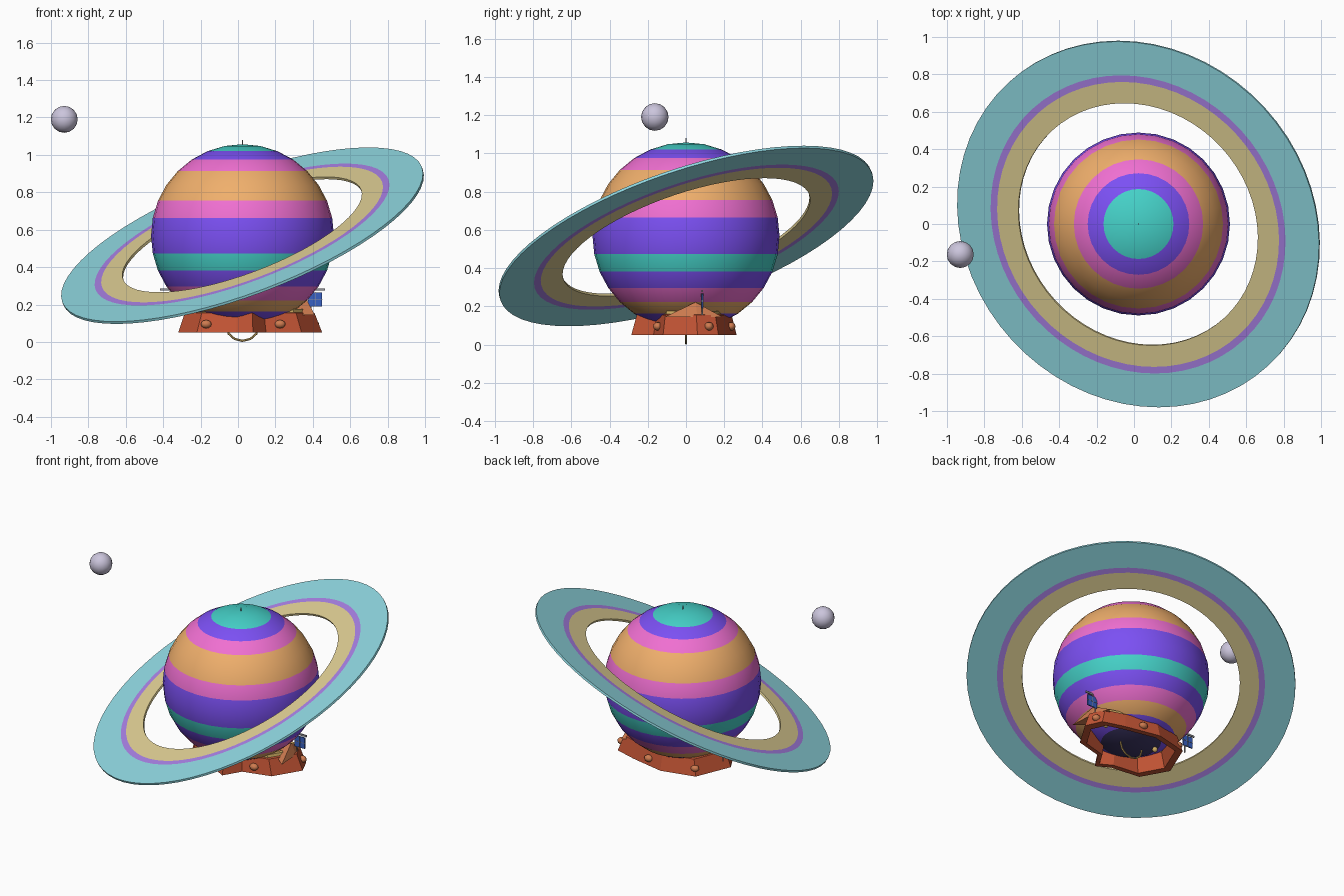
import bpy, bmesh, math
from mathutils import Matrix, Euler, Vector

if "Cube" in bpy.data.objects:
    bpy.data.objects.remove(bpy.data.objects["Cube"])

C = Vector((0.024, 0, 0.568))   # planet centre
R = 0.489


def mat(name, r, g, b):
    m = bpy.data.materials.new(name)
    m.diffuse_color = (r, g, b, 1)
    m.use_nodes = True
    m.node_tree.nodes["Principled BSDF"].inputs["Base Color"].default_value = m.diffuse_color
    return m


TEAL = mat("teal", .06, .64, .58)
PURPLE = mat("purple", .2, .08, .9)
PINK = mat("pink", .87, .16, .64)
ORANGE = mat("orange", .87, .43, .15)
NAVY = mat("navy", .05, .04, .14)
RING_BLUE = mat("ring_blue", .28, .69, .76)
RING_TAN = mat("ring_tan", .75, .63, .30)
RING_PURPLE = mat("ring_purple", .4, .22, .79)
MOON = mat("moon_grey", .6, .56, .72)
CLAY = mat("clay", .55, .09, .035)
CLAY_LIGHT = mat("clay_light", .62, .2, .08)
GOLD = mat("gold", .6, .4, .12)
BLUE = mat("panel_blue", .04, .12, .55)
STEEL = mat("steel", .3, .3, .33)


def finish(name, bm, mats, smooth=None):
    bmesh.ops.recalc_face_normals(bm, faces=bm.faces)
    me = bpy.data.meshes.new(name)
    bm.to_mesh(me)
    bm.free()
    for m in mats:
        me.materials.append(m)
    o = bpy.data.objects.new(name, me)
    bpy.context.collection.objects.link(o)
    if smooth:
        bpy.ops.object.select_all(action='DESELECT')
        o.select_set(True)
        bpy.context.view_layer.objects.active = o
        bpy.ops.object.shade_smooth_by_angle(angle=math.radians(smooth))
    return o


def box(name, loc, size, m):
    bm = bmesh.new()
    bmesh.ops.create_cube(bm, size=1, matrix=Matrix.LocRotScale(Vector(loc), None, Vector(size)))
    return finish(name, bm, [m])


def ball(name, loc, r, m, seg=16, rings=8):
    bm = bmesh.new()
    bmesh.ops.create_uvsphere(bm, u_segments=seg, v_segments=rings, radius=r,
                              matrix=Matrix.Translation(loc))
    return finish(name, bm, [m], 40)


def rod(name, loc, r, h, m, rot=(0, 0, 0), seg=8):
    bm = bmesh.new()
    bmesh.ops.create_cone(bm, cap_ends=True, segments=seg, radius1=r, radius2=r, depth=h,
                          matrix=Matrix.LocRotScale(Vector(loc), Euler(rot), None))
    return finish(name, bm, [m], 35)


def loops_mesh(name, loops, m, smooth=None, closed=True):
    """Skin a stack of equal-length vertex loops."""
    bm = bmesh.new()
    vs = [[bm.verts.new(p) for p in lp] for lp in loops]
    n = len(loops[0])
    for a in range(len(vs) if closed else len(vs) - 1):
        b = (a + 1) % len(vs)
        for i in range(n):
            j = (i + 1) % n
            bm.faces.new((vs[a][i], vs[a][j], vs[b][j], vs[b][i]))
    return finish(name, bm, [m], smooth)


# banded planet: one colour per row of the sphere, top to bottom
T, P, K, O, N = range(5)
rows = [T, T, P, K, O, O, K, P, P, T, P, K, O, P, N, N]
bm = bmesh.new()
bmesh.ops.create_uvsphere(bm, u_segments=32, v_segments=16, radius=R)
for f in bm.faces:
    z = f.calc_center_median().z / R
    lat = math.degrees(math.asin(max(-1, min(1, z))))
    f.material_index = rows[min(15, int((90 - lat) / 11.25))]
bmesh.ops.translate(bm, verts=bm.verts, vec=C)
finish("planet", bm, [TEAL, PURPLE, PINK, ORANGE, NAVY], 30)

# tilted ring in three bands
tilt = Matrix.LocRotScale(C, Euler((0.31, -0.36, 0)), None)


def circle(r, z, n=64):
    return [tilt @ Vector((r * math.cos(2 * math.pi * i / n), r * math.sin(2 * math.pi * i / n), z))
            for i in range(n)]


H = 0.007
for name, r0, r1, m in (("ring_inner", .68, .80, RING_TAN), ("ring_middle", .80, .837, RING_PURPLE),
                        ("ring_outer", .837, 1.027, RING_BLUE)):
    loops_mesh(name, [circle(r0, H), circle(r1, H), circle(r1, -H), circle(r0, -H)], m, 35)

# moon and pole pin
ball("moon", (-0.929, -0.163, 1.19), 0.072, MOON)
rod("pole_pin", (C.x, 0, 1.065), 0.003, 0.03, STEEL)

# hollow irregular footing that cradles the planet
plan = [(.45, .06), (.40, .17), (.25, .215), (.01, .265), (-.22, .21), (-.32, -.03),
        (-.22, -.21), (-.01, -.235), (.08, -.286), (.15, -.17), (.34, -.12)]


def outline(s, z):
    return [(.04 + (x - .04) * s, y * s, z) for x, y in plan]


loops_mesh("footing", [outline(1, .05), outline(.9, .155), outline(.78, .165), outline(.86, .05)], CLAY)
loops_mesh("footing_trim", [outline(.86, .155), outline(.84, .176), outline(.76, .176), outline(.78, .155)], GOLD)

# peaked bracket on the right side
bm = bmesh.new()
base = [bm.verts.new(p) for p in ((.41, -.11, .145), (.40, .06, .145), (.36, .19, .145), (.22, .05, .145))]
peak = bm.verts.new((.37, .05, .222))
bm.faces.new(base)
for i in range(4):
    bm.faces.new((base[i], base[(i + 1) % 4], peak))
finish("side_bracket", bm, [CLAY_LIGHT])

# rounded bolts on the footing
for i, (x, y) in enumerate(((-.17, -.21), (.225, -.148), (.405, .12), (-.2, .19), (.12, .235))):
    o = ball(f"bolt_{i}", (0, 0, 0), 0.03, CLAY_LIGHT, 10, 6)
    o.location = (x, y, .095)
    o.scale = (1, .8, .75)

# solar panels on masts, one each side
for side, s in (("left", -1), ("right", 1)):
    x = C.x + s * .388
    y = .085
    box(f"{side}_panel", (x, y, .228), (.075, .008, .075), BLUE)
    box(f"{side}_panel_bar", (x, y, .228), (.077, .011, .003), STEEL)
    box(f"{side}_panel_rib", (x, y, .228), (.003, .011, .077), STEEL)
    box(f"{side}_crossbar", (C.x + s * .375, y, .28), (.13, .008, .012), STEEL)
    rod(f"{side}_mast", (C.x + s * .365, y, .235), .004, .19, STEEL)

# small lamps underneath
for i, p in enumerate(((.30, .085, .10), (-.12, .06, .09))):
    ball(f"lamp_{i}", p, 0.018, GOLD, 10, 6)

# hanging loop at the south pole
loop = []
for k in range(12):
    a = 2 * math.pi * k / 12
    c = Vector((C.x + .085 * math.cos(a), 0, .081 + .075 * math.sin(a)))
    d = Vector((math.cos(a), 0, math.sin(a)))
    loop.append([c + d * .006 * math.cos(b) + Vector((0, .006 * math.sin(b), 0))
                 for b in (i * math.pi / 3 for i in range(6))])
loops_mesh("hanging_loop", loop, GOLD, 40)
